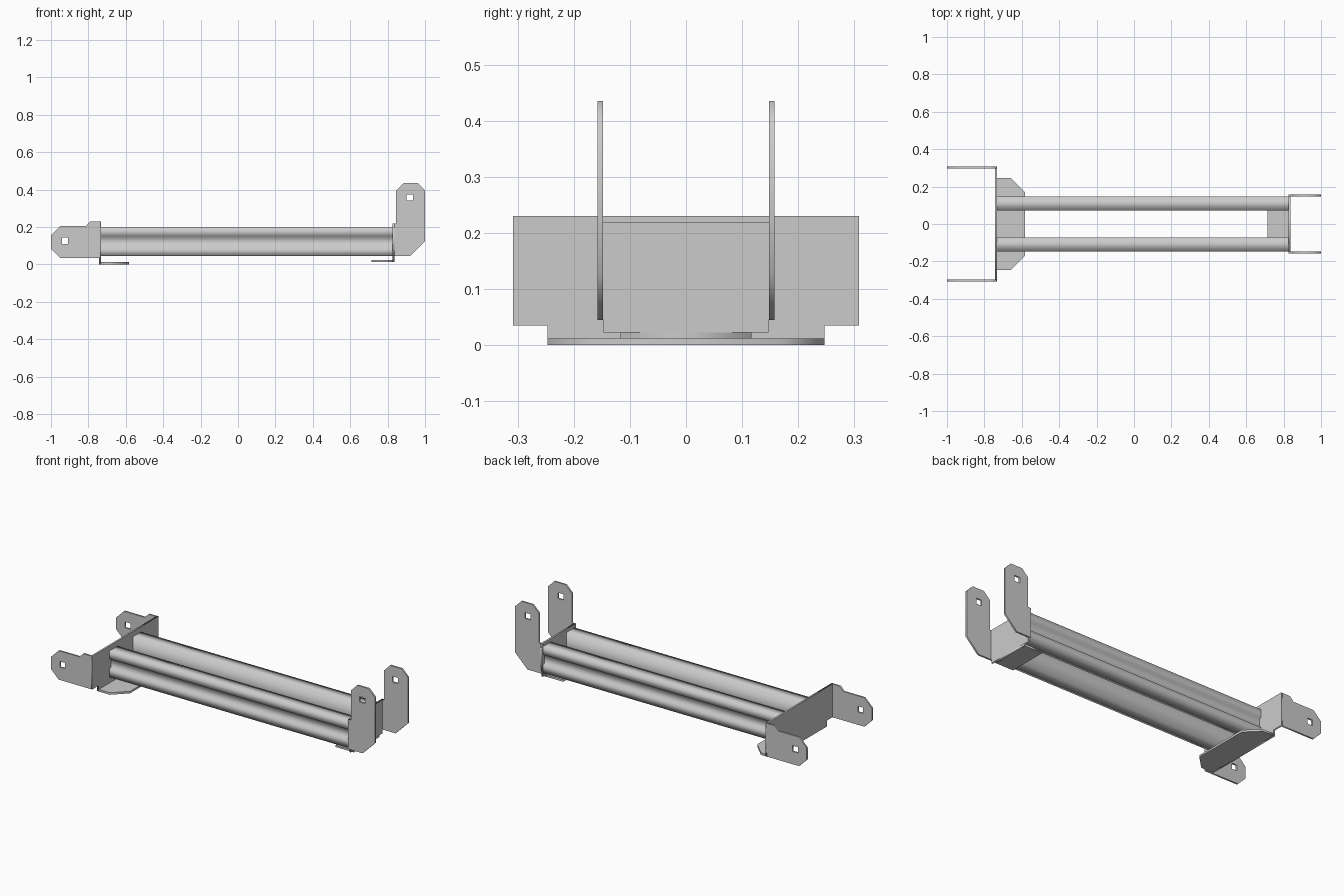
import bpy
from mathutils import Matrix

if "Cube" in bpy.data.objects:
    bpy.data.objects.remove(bpy.data.objects["Cube"])

# Local (u, v, w) to world axes for each sketch plane
PLANES = {
    'XY': Matrix.Identity(4),
    'XZ': Matrix(((1, 0, 0, 0), (0, 0, -1, 0), (0, 1, 0, 0), (0, 0, 0, 1))),
    'YZ': Matrix(((0, 0, 1, 0), (1, 0, 0, 0), (0, 1, 0, 0), (0, 0, 0, 1))),
}


def slab(name, plane, outline, lo, hi, hole=None):
    """Filled outline extruded along the plane normal from lo to hi (world)."""
    cu = bpy.data.curves.new(name, 'CURVE')
    cu.dimensions = '2D'
    cu.fill_mode = 'BOTH'
    cu.extrude = (hi - lo) / 2
    loops = [outline]
    if hole:
        u, v, r = hole
        loops.append([(u - r, v - r), (u + r, v - r), (u + r, v + r), (u - r, v + r)])
    for pts in loops:
        sp = cu.splines.new('POLY')
        sp.points.add(len(pts) - 1)
        for p, (u, v) in zip(sp.points, pts):
            p.co = (u, v, 0, 1)
        sp.use_cyclic_u = True
    tmp = bpy.data.objects.new(name + "_sketch", cu)
    bpy.context.collection.objects.link(tmp)
    dg = bpy.context.evaluated_depsgraph_get()
    me = bpy.data.meshes.new_from_object(tmp.evaluated_get(dg))
    bpy.data.objects.remove(tmp)
    mid = (lo + hi) / 2
    shift = {'XY': (0, 0, mid), 'XZ': (0, mid, 0), 'YZ': (mid, 0, 0)}[plane]
    me.transform(Matrix.Translation(shift) @ PLANES[plane])
    ob = bpy.data.objects.new(name, me)
    bpy.context.collection.objects.link(ob)
    return ob


def mirrored(half):
    """Complete a half outline by reflecting the first coordinate."""
    return half + [(-u, v) for u, v in reversed(half)]


T = 0.01  # sheet thickness

for s, side in ((-1, "front"), (1, "back")):
    # Beam with a shallow channel along its outer face
    beam = [(0.072, 0.045), (0.146, 0.045), (0.146, 0.094), (0.132, 0.099),
            (0.132, 0.147), (0.146, 0.153), (0.146, 0.2), (0.072, 0.2)]
    slab(side + "_beam", 'YZ', [(s * y, z) for y, z in beam], -0.735, 0.828)

    # Wide bracket ear
    ear = [(-0.735, 0.035), (-0.95, 0.035), (-1, 0.085), (-1, 0.155), (-0.95, 0.205),
           (-0.815, 0.205), (-0.79, 0.23), (-0.735, 0.23)]
    a, b = sorted((s * 0.308, s * (0.308 - T)))
    slab(side + "_wide_ear", 'XZ', ear, a, b, (-0.925, 0.127, 0.017))

    # Tall bracket ear
    ear = [(0.826, 0.045), (0.92, 0.045), (1, 0.125), (1, 0.395), (0.96, 0.435),
           (0.885, 0.435), (0.845, 0.395), (0.845, 0.22), (0.826, 0.22)]
    a, b = sorted((s * 0.158, s * (0.158 - T)))
    slab(side + "_tall_ear", 'XZ', ear, a, b, (0.918, 0.358, 0.017))

# Wide bracket: end plate and chamfered bottom flange
slab("wide_plate", 'YZ', mirrored([(0.247, 0), (0.247, 0.035), (0.308, 0.035), (0.308, 0.23)]),
     -0.742, -0.732)
slab("wide_flange", 'XY', [(-0.742, -0.247), (-0.66, -0.247), (-0.582, -0.17),
                           (-0.582, 0.17), (-0.66, 0.247), (-0.742, 0.247)], 0, 0.012)

# Narrow bracket: end plate and bottom flange
slab("narrow_plate", 'YZ', mirrored([(0.117, 0.012), (0.117, 0.023), (0.147, 0.023),
                                     (0.147, 0.045), (0.158, 0.045), (0.158, 0.22)]),
     0.826, 0.836)
slab("narrow_flange", 'XY', [(0.715, -0.117), (0.836, -0.117), (0.836, 0.117), (0.715, 0.117)],
     0.012, 0.023)
